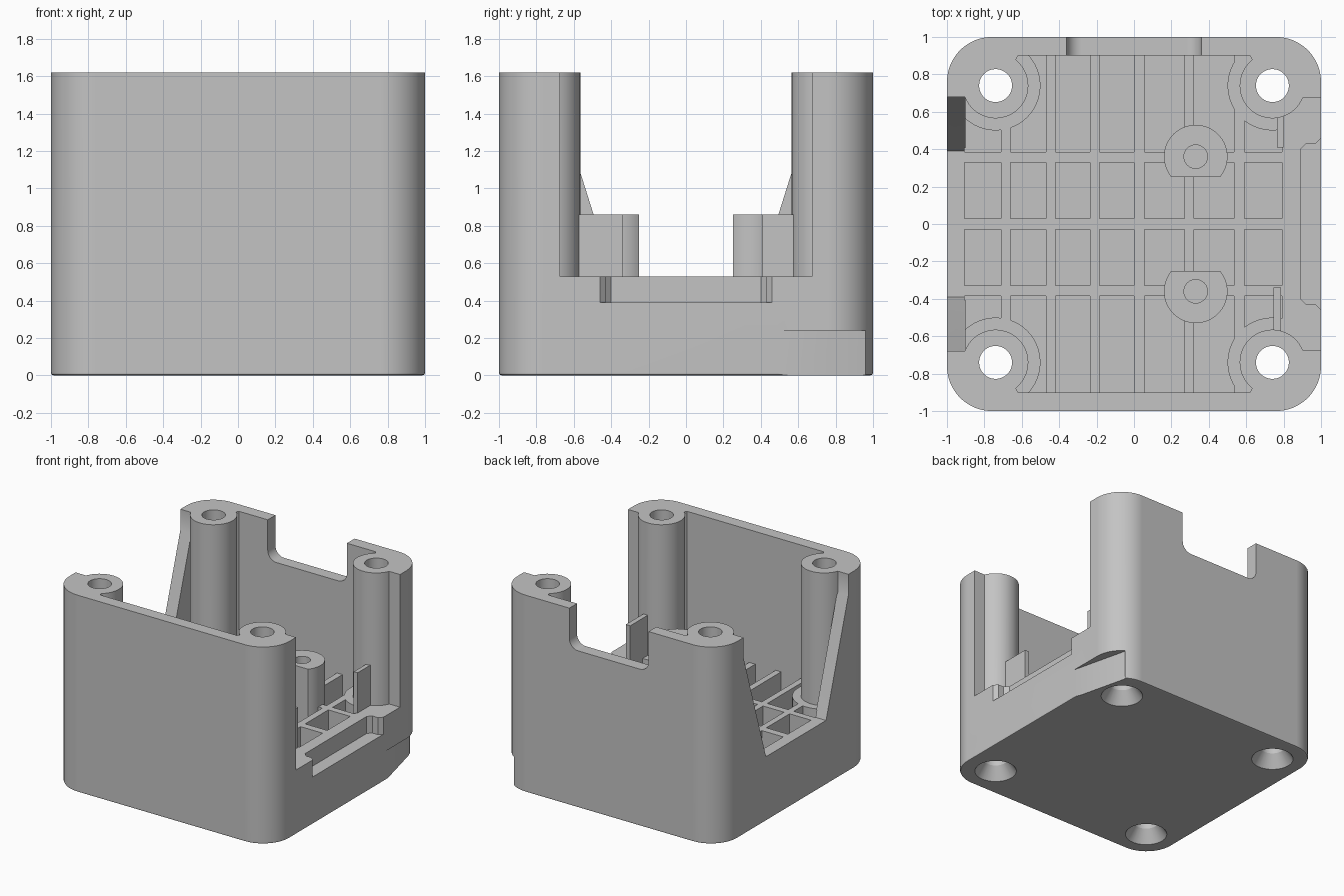
import bpy, bmesh
from math import sin, cos, radians

cube = bpy.data.objects.get("Cube")
if cube:
    bpy.data.objects.remove(cube, do_unlink=True)

HEIGHT, SILL, FLOOR, POST = 1.62, 0.53, 0.1, 0.74
ABOVE = HEIGHT + 0.1
SIDES = (-1, 1)
CORNERS = [(sx, sy) for sx in SIDES for sy in SIDES]

grey = bpy.data.materials.new("plain grey plastic")
grey.use_nodes = True
grey.diffuse_color = (0.55, 0.55, 0.55, 1)
grey.node_tree.nodes["Principled BSDF"].inputs["Base Color"].default_value = grey.diffuse_color


def arc(cx, cy, r, start, end, steps=10):
    angles = [radians(start + (end - start) * i / steps) for i in range(steps + 1)]
    return [(cx + r * cos(a), cy + r * sin(a)) for a in angles]


def circle(cx, cy, r, steps=48):
    return arc(cx, cy, r, 0, 360, steps)[:-1]


def rect(x0, x1, y0, y1):
    return [(x0, y0), (x1, y0), (x1, y1), (x0, y1)]


def flip(profile, sx, sy, cx=0, cy=0):
    return [(sx * (x + cx), sy * (y + cy)) for x, y in profile]


def prisms(name, profiles, low, high, axis="z", chamfer=0):
    """One object holding a straight extrusion of each profile."""
    place = {"x": lambda a, b, h: (h, a, b),
             "y": lambda a, b, h: (a, h, b),
             "z": lambda a, b, h: (a, b, h)}[axis]
    bm = bmesh.new()
    for profile in profiles:
        face = bm.faces.new([bm.verts.new(place(a, b, low)) for a, b in profile])
        base = list(face.edges)
        top = bmesh.ops.extrude_face_region(bm, geom=[face], use_keep_orig=True)["geom"]
        bmesh.ops.translate(bm, vec=place(0, 0, high - low),
                            verts=[v for v in top if isinstance(v, bmesh.types.BMVert)])
        if chamfer:
            bmesh.ops.bevel(bm, geom=base, offset=chamfer, segments=2,
                            profile=0.5, affect="EDGES")
    return finish(name, bm)


def finish(name, bm):
    bmesh.ops.recalc_face_normals(bm, faces=bm.faces)
    mesh = bpy.data.meshes.new(name)
    bm.to_mesh(mesh)
    bm.free()
    mesh.materials.append(grey)
    obj = bpy.data.objects.new(name, mesh)
    bpy.context.collection.objects.link(obj)
    return obj


def combine(target, tool, operation):
    mod = target.modifiers.new(tool.name, "BOOLEAN")
    mod.operation, mod.solver, mod.object = operation, "EXACT", tool
    bpy.context.view_layer.objects.active = target
    bpy.ops.object.modifier_apply(modifier=mod.name)
    bpy.data.objects.remove(tool, do_unlink=True)


# Rounded outer block with a softened bottom edge
outline = []
for i, (cx, cy) in enumerate([(1, 1), (-1, 1), (-1, -1), (1, -1)]):
    outline += arc(cx * 0.76, cy * 0.76, 0.24, 90 * i, 90 * i + 90, 12)
body = prisms("enclosure_body", [outline], 0, HEIGHT, chamfer=0.015)


def cut(*args, **kw):
    combine(body, prisms(*args, **kw), "DIFFERENCE")


def add(*args, **kw):
    combine(body, prisms(*args, **kw), "UNION")


# Main cavity and the two side openings
cut("cavity", [rect(-0.9, 0.9, -0.9, 0.9)], SILL, ABOVE)
cut("left_opening", [rect(-0.675, 0.675, SILL, ABOVE)], 0.85, 1.1, "x")
half = [(0.39, SILL), (0.68, 1.45), (0.68, ABOVE)]
cut("right_opening", [half + [(-y, z) for y, z in reversed(half)]], -1.1, -0.85, "x")

# Pockets that leave a grid of ribs in the floor
columns = [(-0.905, -0.71), (-0.66, -0.47), (-0.42, -0.235), (-0.185, 0),
           (0.055, 0.27), (0.32, 0.535), (0.59, 0.79)]
rows = [(-0.9, -0.385), (-0.33, -0.03), (0.03, 0.33), (0.385, 0.9)]
cut("floor_pockets", [rect(*c, *r) for c in columns for r in rows], FLOOR, SILL + 0.05)

# Corner post rings, posts, standoffs and locating tabs
add("post_rings", [circle(sx * POST, sy * POST, 0.24) for sx, sy in CORNERS], 0.05, SILL)
post = arc(0, 0, 0.175, 128, 340, 32) + [(0.18, -0.06), (0.18, 0.18), (-0.12, 0.18), (-0.12, 0.16)]
add("corner_posts", [flip(post, sx, sy, POST, POST) for sx, sy in CORNERS], 0.3, HEIGHT)
standoff = arc(0.33, 0.36, 0.17, -40, 220, 36)
add("standoffs", [flip(standoff, 1, s) for s in SIDES], 0.05, 0.86)
add("tabs", [rect(0.765, 0.8, 0.41, 0.575), rect(0.745, 0.785, -0.575, -0.34)], 0.05, 0.86)

# Screw holes with countersinks underneath
cut("standoff_holes", [circle(0.33, 0.36 * s, 0.063, 32) for s in SIDES], SILL, 1)
cut("post_holes", [circle(sx * POST, sy * POST, 0.088) for sx, sy in CORNERS], -0.1, ABOVE)
bm = bmesh.new()
for sx, sy in CORNERS:
    cone = bmesh.ops.create_cone(bm, cap_ends=True, segments=48,
                                 radius1=0.17, radius2=0.088, depth=0.12)
    bmesh.ops.translate(bm, verts=cone["verts"], vec=(sx * POST, sy * POST, 0.04))
combine(body, finish("countersinks", bm), "DIFFERENCE")

# Recess in the left sill
lip = [(1.1, 0.46), (1, 0.46), (0.97, 0.43), (0.92, 0.43), (0.89, 0.4)]
cut("sill_recess", [lip + [(x, -y) for x, y in reversed(lip)]], 0.39, SILL + 0.1)

# Rounded notch in the back wall
notch = arc(-0.28, 1.37, 0.08, 180, 270) + arc(0.28, 1.37, 0.08, 270, 360)
cut("back_notch", [notch + [(0.36, ABOVE), (-0.36, ABOVE)]], 0.85, 1.1, "y")

# Slanted relief low on the back left corner
cut("corner_relief", [[(1.2, 0.49), (1, 0.49), (0.885, 0.96), (1.2, 0.96)]], -0.1, 0.24)

# Smooth curved faces while keeping edges crisp
bpy.ops.object.select_all(action="DESELECT")
body.select_set(True)
bpy.context.view_layer.objects.active = body
bpy.ops.object.shade_smooth_by_angle(angle=radians(25))
weighted = body.modifiers.new("even_shading", "WEIGHTED_NORMAL")
weighted.keep_sharp = True
